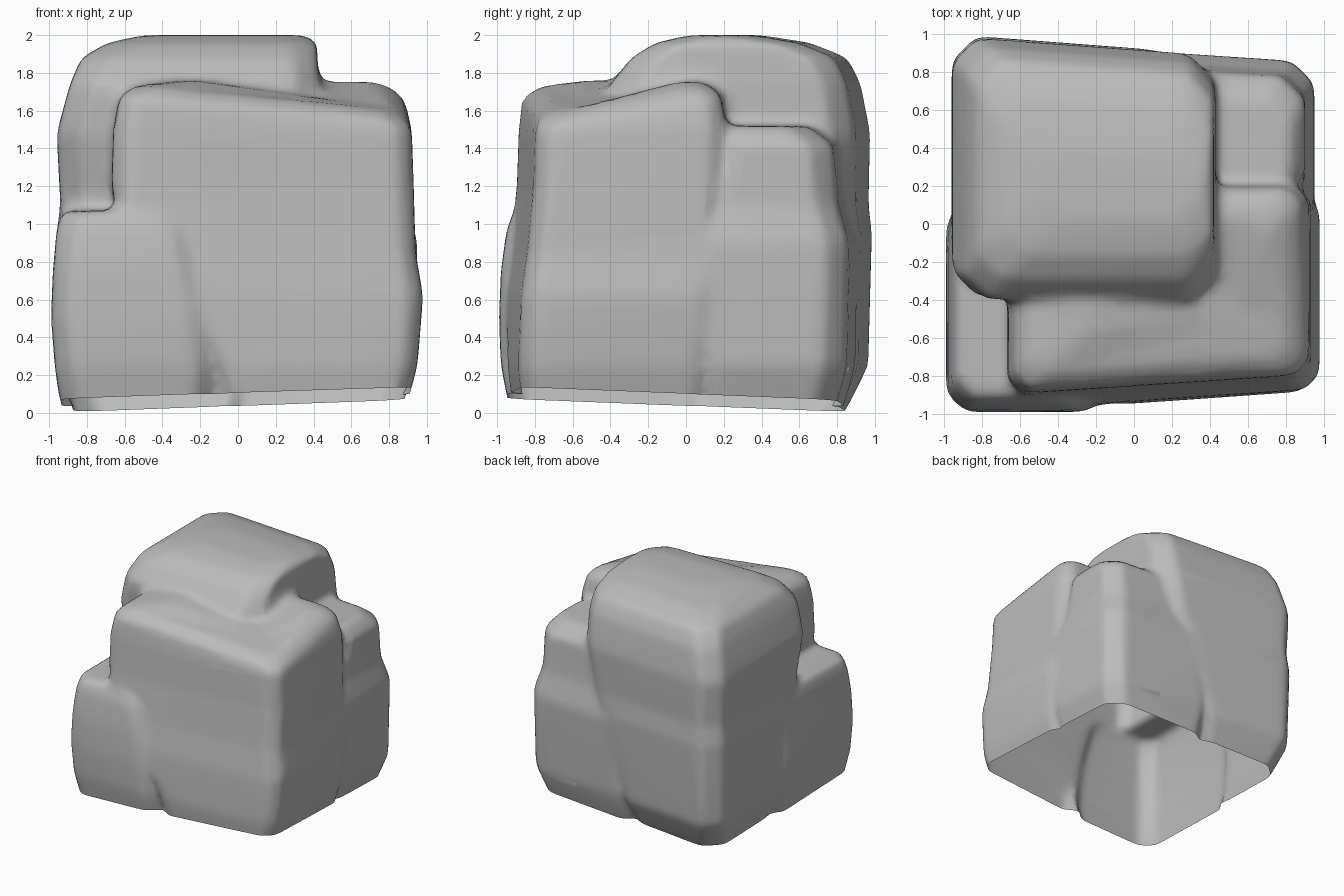
import bpy
import bmesh
import math

default_cube = bpy.data.objects.get("Cube")
if default_cube:
    bpy.data.objects.remove(default_cube, do_unlink=True)

stone = bpy.data.materials.new("grey_stone")
stone.use_nodes = True
stone_colour = (0.5, 0.5, 0.5, 1)
stone.diffuse_color = stone_colour
stone.node_tree.nodes["Principled BSDF"].inputs["Base Color"].default_value = stone_colour


def add_lump(bm, levels, chamfer=0.06, front_turn=0.0, back_turn=0.0, corner_drop=0.0):
    """Stack chamfered outlines (z, left, right, front, back) into a closed lump.

    The turns slant the front and back sides, in y per unit of x from the left edge.
    The corner drop lowers the front right corner of the upper levels.
    """
    rings = []
    shoulder = levels[-1][0] - 0.15
    for z, left, right, front, back in levels:
        c = chamfer
        width = right - left
        front_end = front + front_turn * width
        back_end = back + back_turn * width
        low_z = z - corner_drop if z > shoulder else z
        outline = [
            (left + c, front, z), (right - c, front_end, low_z),
            (right, front_end + c, low_z), (right, back_end - c, z),
            (right - c, back_end, z), (left + c, back, z),
            (left, back - c, z), (left, front + c, z),
        ]
        rings.append([bm.verts.new(point) for point in outline])
    for lower, upper in zip(rings, rings[1:]):
        for i in range(len(lower)):
            j = (i + 1) % len(lower)
            bm.faces.new((lower[i], lower[j], upper[j], upper[i]))
    bm.faces.new(list(reversed(rings[0])))
    bm.faces.new(rings[-1])


# Tall lump at the back left, reaching the summit
tall_lump = [
    (-0.15, -0.8, 0.0, 0.1, 0.74),
    (0.03, -0.88, 0.0, 0.0, 0.86),
    (0.25, -0.95, 0.05, -0.2, 0.97),
    (0.95, -0.96, 0.25, -0.2, 0.99),
    (1.1, -0.94, 0.35, -0.3, 0.97),
    (1.48, -0.96, 0.42, -0.38, 0.98),
    (1.74, -0.89, 0.43, -0.4, 0.93),
    (1.88, -0.83, 0.42, -0.29, 0.86),
    (1.96, -0.69, 0.42, -0.16, 0.66),
    (2.0, -0.5, 0.36, 0.02, 0.4),
]

# Broad lump across the front
front_lump = [
    (-0.15, -0.1, 0.82, -0.88, 0.12),
    (0.1, -0.1, 0.91, -0.93, 0.12),
    (0.25, -0.14, 0.95, -0.95, 0.13),
    (0.62, -0.35, 0.98, -0.95, 0.15),
    (0.85, -0.6, 0.94, -0.93, 0.17),
    (1.2, -0.67, 0.93, -0.9, 0.2),
    (1.5, -0.66, 0.92, -0.89, 0.21),
    (1.67, -0.63, 0.88, -0.87, 0.19),
    (1.73, -0.55, 0.81, -0.78, 0.14),
    (1.76, -0.3, 0.7, -0.55, 0.05),
]

# Low lump at the front corner
low_lump = [
    (-0.15, -0.88, -0.2, -0.9, 0.1),
    (0.1, -0.95, -0.12, -0.95, 0.1),
    (0.25, -0.97, -0.12, -0.98, 0.1),
    (0.5, -0.99, -0.15, -0.99, 0.1),
    (0.75, -0.98, -0.2, -0.98, 0.1),
    (0.97, -0.96, -0.25, -0.95, 0.1),
    (1.07, -0.93, -0.35, -0.91, 0.1),
]

# Medium lump at the back corner
back_lump = [
    (-0.15, -0.05, 0.78, 0.0, 0.75),
    (0.04, -0.1, 0.87, 0.0, 0.84),
    (0.25, -0.1, 0.94, 0.0, 0.9),
    (0.9, -0.05, 0.95, 0.0, 0.91),
    (1.1, 0.0, 0.9, 0.1, 0.85),
    (1.42, 0.0, 0.9, 0.15, 0.82),
    (1.52, 0.1, 0.82, 0.15, 0.68),
]

# Hidden filling that ties the lumps together
core = [
    (-0.15, -0.7, 0.7, -0.7, 0.7),
    (0.9, -0.6, 0.6, -0.6, 0.6),
]

bm = bmesh.new()
add_lump(bm, tall_lump, chamfer=0.13, back_turn=-0.06)
add_lump(bm, front_lump, chamfer=0.08, front_turn=0.06, corner_drop=0.12)
add_lump(bm, low_lump, chamfer=0.1)
add_lump(bm, back_lump, chamfer=0.12, back_turn=-0.05)
add_lump(bm, core)
for face in list(bm.faces):
    if len(face.verts) > 4:
        bmesh.ops.triangulate(bm, faces=[face])
mesh = bpy.data.meshes.new("boulder")
bm.to_mesh(mesh)
bm.free()
mesh.materials.append(stone)
boulder = bpy.data.objects.new("boulder", mesh)
bpy.context.collection.objects.link(boulder)

# Fuse the lumps into one weathered skin, then simplify it
fuse = boulder.modifiers.new("fuse", "REMESH")
fuse.mode = "VOXEL"
fuse.voxel_size = 0.03
wear = boulder.modifiers.new("wear", "SMOOTH")
wear.factor = 0.5
wear.iterations = 12
simplify = boulder.modifiers.new("simplify", "DECIMATE")
simplify.ratio = 0.12

bpy.ops.object.select_all(action="DESELECT")
boulder.select_set(True)
bpy.context.view_layer.objects.active = boulder
for modifier in list(boulder.modifiers):
    bpy.ops.object.modifier_apply(modifier=modifier.name)

# Slice the underside away on a slight tilt, leaving an open shell
bm = bmesh.new()
bm.from_mesh(boulder.data)
bmesh.ops.bisect_plane(
    bm,
    geom=bm.verts[:] + bm.edges[:] + bm.faces[:],
    plane_co=(0, 0, 0.07),
    plane_no=(-0.035, 0.04, 1),
    clear_inner=True,
)
bm.to_mesh(boulder.data)
bm.free()
bpy.ops.object.shade_smooth_by_angle(angle=math.radians(60))
